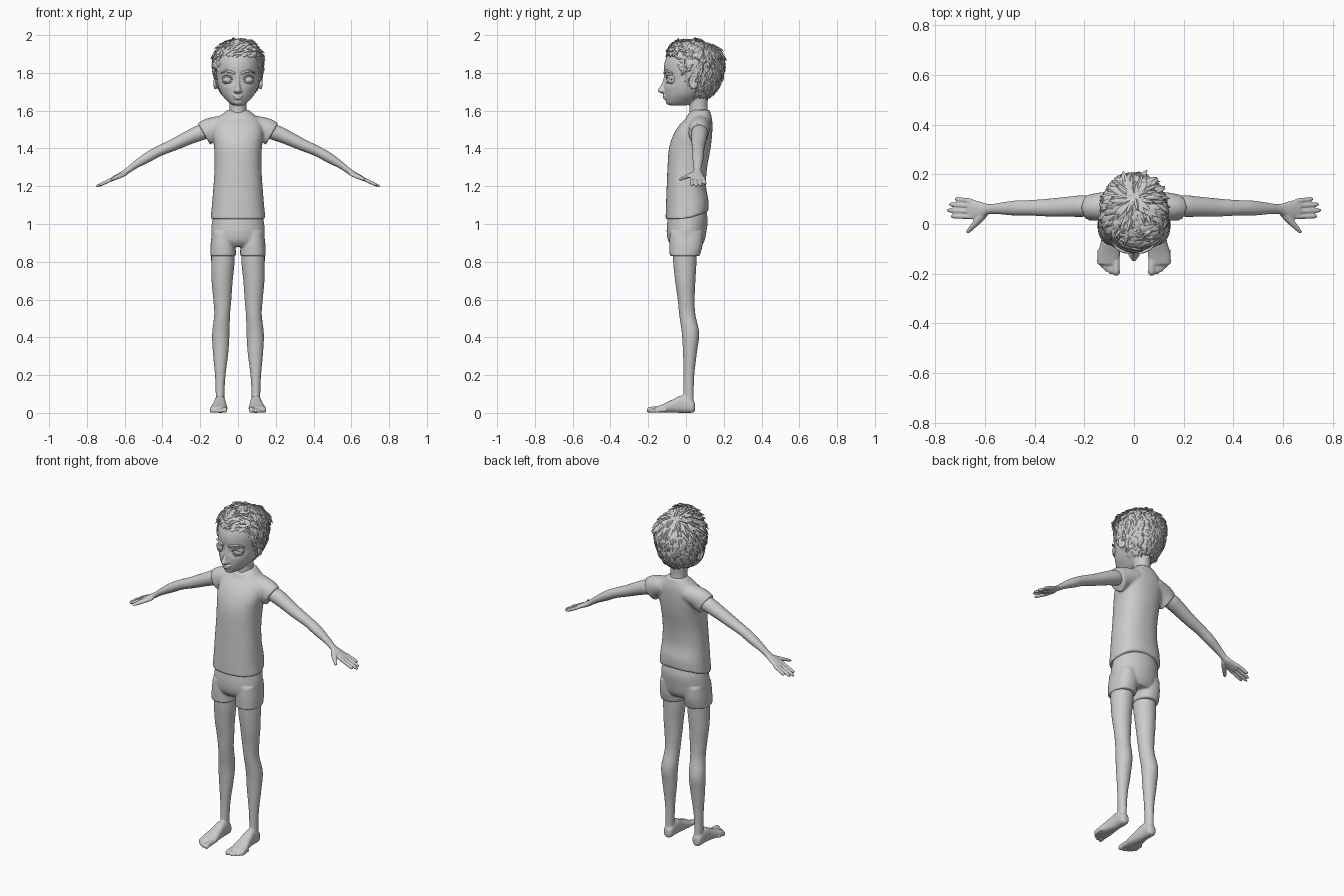
import bpy, bmesh, math, random
from mathutils import Vector, Matrix

random.seed(4)
X, Y, Z = Vector((1, 0, 0)), Vector((0, 1, 0)), Vector((0, 0, 1))


def loft(bm, secs, u, v, n=24, steps=6, p=2.0):
    """Closed tube through sections (x, y, z, radius_u, radius_v), smoothly interpolated."""
    pts = [secs[0]] + list(secs) + [secs[-1]]
    fine = []
    for i in range(1, len(pts) - 2):
        a, b, c, d = pts[i - 1:i + 3]
        for s in range(steps):
            t = s / steps
            fine.append([0.5 * (2 * q1 + (q2 - q0) * t + (2 * q0 - 5 * q1 + 4 * q2 - q3) * t * t
                                + (3 * q1 - q0 - 3 * q2 + q3) * t ** 3)
                         for q0, q1, q2, q3 in zip(a, b, c, d)])
    fine.append(secs[-1])
    rings = []
    for x, y, z, ru, rv in fine:
        ring = []
        for k in range(n):
            c, s = math.cos(2 * math.pi * k / n), math.sin(2 * math.pi * k / n)
            c, s = (math.copysign(abs(w) ** (2 / p), w) for w in (c, s))
            ring.append(bm.verts.new(Vector((x, y, z)) + u * (ru * c) + v * (rv * s)))
        rings.append(ring)
    for r0, r1 in zip(rings, rings[1:]):
        for k in range(n):
            bm.faces.new((r0[k], r0[(k + 1) % n], r1[(k + 1) % n], r1[k]))
    bm.faces.new(rings[0])
    bm.faces.new(rings[-1])


def level(z, cx, hw, y0, y1):
    return (cx, (y0 + y1) / 2, z, hw, (y1 - y0) / 2)


def ball(bm, loc, radii, tilt=0.0):
    m = Matrix.Translation(loc) @ Matrix.Rotation(tilt, 4, 'Z') @ Matrix.Diagonal((*radii, 1))
    return bmesh.ops.create_uvsphere(bm, u_segments=24, v_segments=16, radius=1, matrix=m)['verts']


def finish(bm, name, voxel=0, smooth=0, mirror=False):
    bmesh.ops.recalc_face_normals(bm, faces=bm.faces[:])
    for f in bm.faces:
        f.smooth = True
    me = bpy.data.meshes.new(name)
    bm.to_mesh(me)
    bm.free()
    ob = bpy.data.objects.new(name, me)
    bpy.context.collection.objects.link(ob)
    if voxel:
        m = ob.modifiers.new("fuse", 'REMESH')
        m.mode, m.voxel_size, m.use_smooth_shade = 'VOXEL', voxel, True
    if smooth:
        m = ob.modifiers.new("soften", 'SMOOTH')
        m.factor, m.iterations = 0.5, smooth
    if mirror:
        m = ob.modifiers.new("mirror", 'MIRROR')
        m.use_mirror_merge = False
    return ob


# Shirt: torso and two sleeves fused together, hem raised at the back
bm = bmesh.new()
loft(bm, [level(z, 0, *r) for z, *r in (
    (1.025, .145, -.108, .118), (1.1, .138, -.106, .119), (1.2, .13, -.102, .106),
    (1.3, .124, -.098, .112), (1.4, .126, -.09, .13), (1.47, .135, -.068, .138),
    (1.52, .13, -.038, .14), (1.555, .112, -.005, .138), (1.58, .085, .01, .132),
    (1.605, .055, .035, .125))], X, Y, 48, 6, 2.3)
for w in bm.verts:
    if w.co.z < 1.2:
        w.co.z += .35 * max(w.co.y, 0) * (1.2 - w.co.z) / .175
for s in (1, -1):
    loft(bm, [(s * .07, .075, 1.525, .06, .055), (s * .14, .07, 1.503, .056, .062),
              (s * .18, .066, 1.476, .053, .066)], Y, Vector((s * .5, 0, .87)), 32)
finish(bm, "shirt", .007, 5)

# Shorts: hips plus two leg openings
bm = bmesh.new()
loft(bm, [level(z, 0, *r) for z, *r in (
    (1.08, .125, -.09, .105), (1.02, .136, -.098, .115), (.96, .142, -.102, .108),
    (.91, .135, -.094, .098), (.88, .11, -.07, .08))], X, Y, 40)
for s in (1, -1):
    loft(bm, [level(z, s * .079, *r) for z, *r in (
        (.83, .068, -.086, .073), (.89, .066, -.088, .088), (.96, .058, -.085, .09))], X, Y, 32, 6, 2.3)
finish(bm, "shorts", .006, 4)

# Leg with foot and toes
bm = bmesh.new()
loft(bm, [level(*r) for r in (
    (.9, .08, .062, -.07, .06), (.8, .08, .062, -.068, .056), (.7, .084, .056, -.058, .05),
    (.6, .083, .048, -.044, .046), (.52, .084, .042, -.036, .05), (.42, .091, .046, -.022, .07),
    (.32, .092, .041, -.016, .058), (.2, .094, .028, -.013, .044), (.1, .095, .023, -.014, .041),
    (.03, .095, .024, -.02, .043))], X, Y)
loft(bm, [(.095, .048, .03, .012, .018), (.095, .034, .035, .027, .034), (.095, -.02, .046, .03, .046),
          (.097, -.07, .036, .036, .035), (.101, -.12, .024, .045, .023), (.104, -.163, .016, .043, .015)],
     X, Z, p=2.4)
for x, y, r in ((.071, -.208, .015), (.094, -.202, .0105), (.111, -.191, .01), (.126, -.178, .0095), (.14, -.164, .009)):
    loft(bm, [(x, y + .06, r + .005, r, r), (x, y + .03, r + .004, r * .9, r),
              (x, y + .01, r, r, r), (x, y, r - .002, r * .4, r * .4)], X, Z, 14, 4)
finish(bm, "leg", .005, 2, True)

# Arm with palm, fingers and thumb, sloping down and out
bm = bmesh.new()
up = Vector((.42, 0, .9))
loft(bm, [(.13, .07, 1.505, .036, .04), (.2, .072, 1.483, .043, .042), (.255, .07, 1.46, .041, .038),
          (.34, .066, 1.42, .036, .032), (.42, .065, 1.385, .031, .028), (.48, .064, 1.352, .03, .027),
          (.54, .062, 1.315, .023, .02), (.58, .06, 1.286, .02, .016), (.603, .058, 1.27, .027, .015),
          (.635, .057, 1.253, .038, .013), (.668, .061, 1.236, .04, .01)], Y, up)
for y0, y1, x in ((.092, .101, .72), (.072, .079, .743), (.05, .055, .752), (.029, .031, .737)):
    loft(bm, [(.65 + (x - .65) * t, y0 + (y1 - y0) * t, 1.245 - .47 * (x - .65) * t, r, r)
              for t, r in ((0, .01), (.5, .0095), (.88, .0085), (1, .004))], Y, up, 14, 4)
loft(bm, [(.597, .045, 1.269, .014, .013), (.625, .015, 1.255, .014, .013), (.65, -.012, 1.244, .0105, .0105),
          (.667, -.03, 1.236, .008, .008), (.672, -.036, 1.234, .004, .004)],
     Vector((.75, .66, 0)), up, 14, 4)
finish(bm, "arm", .0045, 2, True)

# Head: skull loft with eye sockets pressed in, then neck, nose, lips and ears fused on
bm = bmesh.new()
loft(bm, [level(z, 0, *r) for z, *r in (
    (1.628, .026, -.085, .0), (1.64, .046, -.103, .04), (1.67, .075, -.11, .09), (1.70, .094, -.114, .13),
    (1.74, .108, -.116, .16), (1.78, .115, -.112, .175), (1.82, .118, -.116, .185), (1.86, .118, -.112, .185),
    (1.90, .108, -.095, .175), (1.94, .08, -.06, .14), (1.965, .04, -.01, .09))], X, Y, 64, 6)
for w in bm.verts:
    if w.co.y < 0:
        d = ((abs(w.co.x) - .055) / .03) ** 2 + ((w.co.z - 1.762) / .022) ** 2
        w.co.y += .016 * math.exp(-d)
loft(bm, [level(z, 0, *r) for z, *r in (
    (1.54, .06, .01, .125), (1.575, .049, .017, .122), (1.62, .045, .018, .114), (1.7, .05, .01, .12))], X, Y)
loft(bm, [level(z, 0, *r) for z, *r in (
    (1.79, .008, -.117, -.09), (1.76, .01, -.122, -.09), (1.73, .012, -.136, -.09),
    (1.708, .017, -.15, -.09), (1.698, .014, -.145, -.09), (1.69, .007, -.125, -.09))], X, Y, 20)
ball(bm, (0, -.111, 1.680), (.028, .012, .007))
ball(bm, (0, -.11, 1.667), (.022, .013, .008))
ball(bm, (0, -.09, 1.645), (.024, .017, .014))
for s in (1, -1):
    ball(bm, (s * .014, -.123, 1.702), (.009, .013, .008))
    for w in ball(bm, (s * .119, .04, 1.75), (.013, .026, .038), s * .35):
        d = ((w.co.y - .038) / .013) ** 2 + ((w.co.z - 1.755) / .02) ** 2
        if abs(w.co.x) > .119:
            w.co.x -= s * .012 * math.exp(-d)
finish(bm, "head", .0045, 3)

# Eyes, eyelids and brows
bm = bmesh.new()
ball(bm, (.055, -.07, 1.764), (.031, .031, .027))
finish(bm, "eye", mirror=True)
bm = bmesh.new()
for h, r in ((.019, .005), (-.017, .0035)):
    loft(bm, [(.055 + .031 * c, -.101 + .02 * c * abs(c) * (c > 0) + .004 * abs(c),
               1.764 + .004 * c + h * (1 - c * c), r, r) for c in (-1, -.5, 0, .5, 1)], Y, Z, 10, 4)
finish(bm, "eyelid", mirror=True)
bm = bmesh.new()
loft(bm, [(.016, -.115, 1.797, .004, .005), (.04, -.111, 1.806, .006, .0075),
          (.068, -.097, 1.81, .006, .006), (.092, -.072, 1.796, .003, .003)], Y, Z, 12)
finish(bm, "eyebrow", mirror=True)

# Hair: scalp cap with a raised quiff, covered by tapered locks
centre, crown = Vector((0, .05, 1.84)), Vector((0, .11, 1.98))


def scalp(d):
    bump = 1 + .17 * math.exp(-(d - Vector((.1, -.7, .7))).length_squared / .3)
    return centre + Vector((d.x * .132, d.y * .152, d.z * (.13 if d.z > 0 else .19))) * bump


def haired(p):
    return p.z > 1.69 and (p.z > 1.885 or p.y > -.06 + .6 * (1.885 - p.z))


bm = bmesh.new()
bmesh.ops.create_uvsphere(bm, u_segments=64, v_segments=40, radius=1)
for w in bm.verts:
    w.co = scalp(w.co.normalized())
bmesh.ops.delete(bm, geom=[w for w in bm.verts if not haired(w.co)], context='VERTS')
cap = finish(bm, "hair_cap")
m = cap.modifiers.new("thickness", 'SOLIDIFY')
m.thickness, m.offset = .014, -1

bm = bmesh.new()
count = 1000
for i in range(count):
    h = 1 - 2 * (i + .5) / count
    a, r = i * 2.39996 + random.uniform(-.1, .1), math.sqrt(1 - h * h)
    d = Vector((r * math.cos(a), r * math.sin(a), h))
    p = scalp(d)
    if not haired(p):
        continue
    nrm = Vector((d.x / .132, d.y / .152, d.z / (.13 if d.z > 0 else .19))).normalized()
    top = p.z > 1.91
    flow = (p - crown).normalized()
    if p.y < -.02 and p.z > 1.87:
        flow = Vector((.8, -.15, .55))
    flow += Vector([random.uniform(-.35, .35) for _ in range(3)])
    flow = (flow - nrm * flow.dot(nrm)).normalized()
    side = nrm.cross(flow)
    length = random.uniform(.05, .08) if top else random.uniform(.03, .05)
    lift = random.uniform(.014, .03) if top else random.uniform(.008, .016)
    width = random.uniform(.008, .013)
    secs = []
    for t, k in ((0, .5), (.35, 1), (.7, .75), (1, .08)):
        q = p + flow * length * t + nrm * (lift * t - (.021 if top else .01) * t * t - .003)
        q.z = min(q.z, 1.996)
        secs.append((*q, width * k, .005 * k))
    loft(bm, secs, side, nrm, 5, 2)
locks = finish(bm, "hair_locks")
bpy.context.view_layer.objects.active = locks
locks.select_set(True)
bpy.ops.object.shade_smooth_by_angle(angle=math.radians(40))
